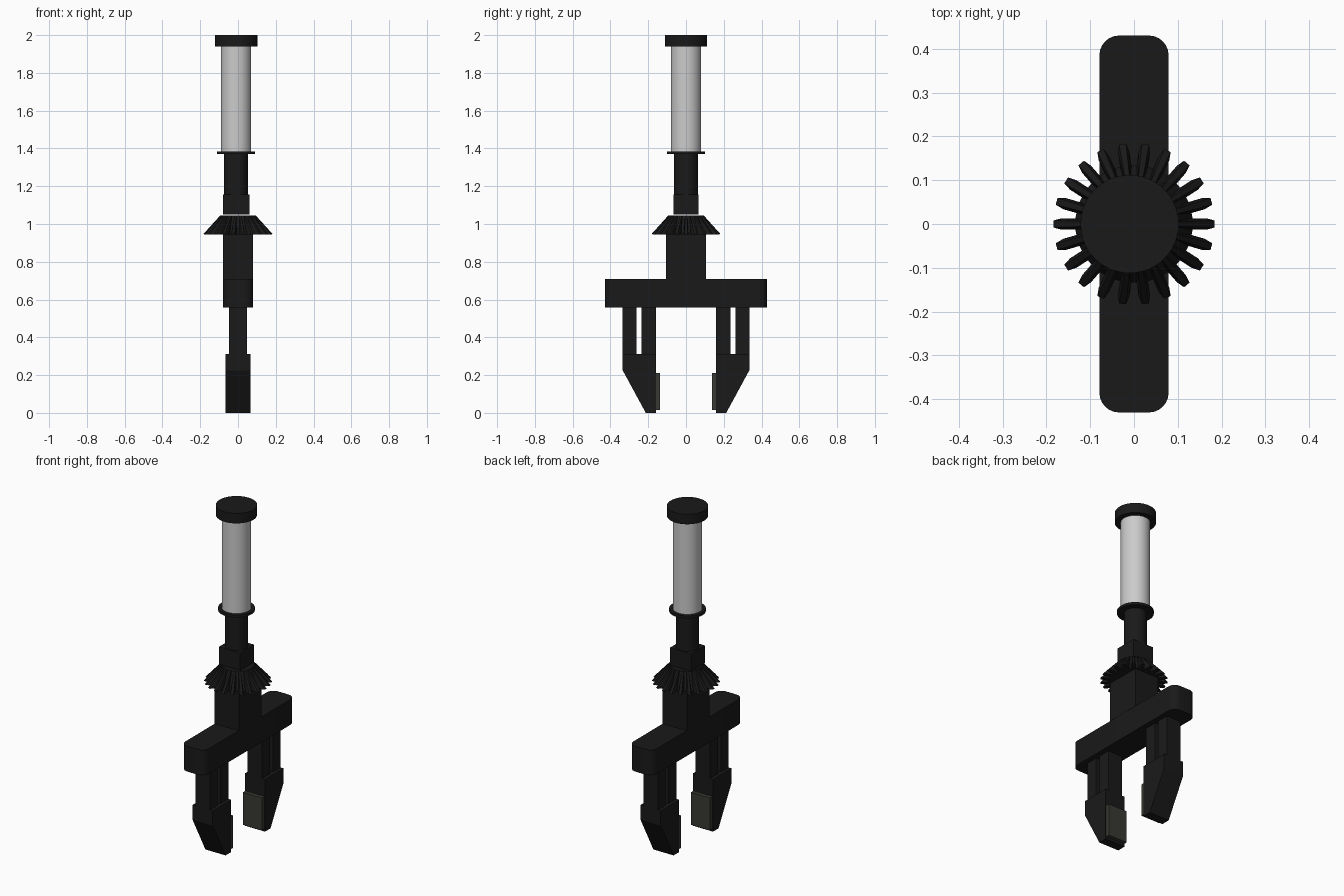
import bpy, bmesh, math
from mathutils import Matrix, Vector

if "Cube" in bpy.data.objects:
    bpy.data.objects.remove(bpy.data.objects["Cube"])


def material(name, r, g, b):
    m = bpy.data.materials.new(name)
    m.diffuse_color = (r, g, b, 1)
    m.use_nodes = True
    m.node_tree.nodes["Principled BSDF"].inputs["Base Color"].default_value = m.diffuse_color
    return m


BLACK = material("black", 0.01, 0.01, 0.01)
RUBBER = material("rubber", 0.04, 0.04, 0.033)
AXIS_X = -0.01   # the shaft sits slightly off the gripper's centre


def finish(name, bm, mat, smooth=False):
    bmesh.ops.recalc_face_normals(bm, faces=bm.faces)
    me = bpy.data.meshes.new(name)
    bm.to_mesh(me)
    bm.free()
    ob = bpy.data.objects.new(name, me)
    bpy.context.collection.objects.link(ob)
    if mat:
        me.materials.append(mat)
    if smooth:
        bpy.ops.object.select_all(action='DESELECT')
        ob.select_set(True)
        bpy.context.view_layer.objects.active = ob
        bpy.ops.object.shade_smooth_by_angle(angle=math.radians(35))
    return ob


def cylinder(name, r, z0, z1, mat=BLACK, r_top=None, x=AXIS_X):
    bm = bmesh.new()
    bmesh.ops.create_cone(bm, cap_ends=True, segments=48, radius1=r,
                          radius2=r if r_top is None else r_top, depth=z1 - z0,
                          matrix=Matrix.Translation((x, 0, (z0 + z1) / 2)))
    return finish(name, bm, mat, True)


def box(name, x0, x1, y0, y1, z0, z1, mat=BLACK, corner=0):
    bm = bmesh.new()
    m = Matrix.Translation(((x0 + x1) / 2, (y0 + y1) / 2, (z0 + z1) / 2))
    m = m @ Matrix.Diagonal((x1 - x0, y1 - y0, z1 - z0, 1))
    bmesh.ops.create_cube(bm, size=1, matrix=m)
    if corner:   # round the upright edges only
        upright = [e for e in bm.edges
                   if abs(e.verts[0].co.z - e.verts[1].co.z) > 0.001]
        bmesh.ops.bevel(bm, geom=upright, offset=corner, segments=6,
                        profile=0.5, affect='EDGES')
    return finish(name, bm, mat, corner > 0)


def extrude_x(name, profile, x0, x1, mat=BLACK):
    bm = bmesh.new()
    f = bm.faces.new([bm.verts.new((x0, y, z)) for y, z in profile])
    new = bmesh.ops.extrude_face_region(bm, geom=[f])["geom"]
    bmesh.ops.translate(bm, vec=(x1 - x0, 0, 0),
                        verts=[v for v in new if isinstance(v, bmesh.types.BMVert)])
    return finish(name, bm, mat)


# Shaft with grip and end cap
cylinder("end_cap", 0.112, 1.94, 2.0)
cylinder("grip", 0.08, 1.385, 1.94, None)
cylinder("grip_flange", 0.1, 1.37, 1.385)
cylinder("shaft", 0.063, 1.05, 1.37)
box("shaft_block", -0.08, 0.06, -0.066, 0.066, 1.05, 1.155)

# Bevel gear: conical hub with radial teeth
cylinder("gear_hub", 0.134, 0.945, 1.045, r_top=0.088, x=0)
bm = bmesh.new()
# radius, height, half width
TOOTH = [(0.07, 1.045, 0.008), (0.095, 1.044, 0.005), (0.184, 0.946, 0.008),
         (0.165, 0.945, 0.013), (0.115, 0.945, 0.013)]
COUNT = 22
for i in range(COUNT):
    rot = Matrix.Rotation(2 * math.pi * i / COUNT, 3, 'Z')
    sides = [[bm.verts.new(rot @ Vector((r, s * w, z))) for r, z, w in TOOTH]
             for s in (-1, 1)]
    bm.faces.new(sides[0])
    bm.faces.new(sides[1][::-1])
    n = len(TOOTH)
    for k in range(n):
        j = (k + 1) % n
        bm.faces.new((sides[0][j], sides[0][k], sides[1][k], sides[1][j]))
bmesh.ops.triangulate(bm, faces=bm.faces)
finish("gear_teeth", bm, BLACK)

# Gripper body
box("column", -0.08, 0.08, -0.107, 0.107, 0.71, 0.945)
box("crossbar", -0.079, 0.079, -0.43, 0.43, 0.558, 0.71, corner=0.045)

# Mirrored fingers: two parallel links, wedge tip and rubber pad
FINGER = [(0.16, 0), (0.213, 0), (0.335, 0.225), (0.335, 0.313), (0.16, 0.313)]
for side, s in (("left", -1), ("right", 1)):
    for part, a, b in (("inner", 0.16, 0.235), ("outer", 0.262, 0.335)):
        y0, y1 = sorted((s * a, s * b))
        box(f"{side}_{part}_link", -0.048, 0.048, y0, y1, 0.31, 0.56)
    extrude_x(f"{side}_finger", [(s * y, z) for y, z in FINGER], -0.067, 0.067)
    y0, y1 = sorted((s * 0.137, s * 0.162))
    box(f"{side}_pad", -0.063, 0.063, y0, y1, 0.015, 0.21, RUBBER)
